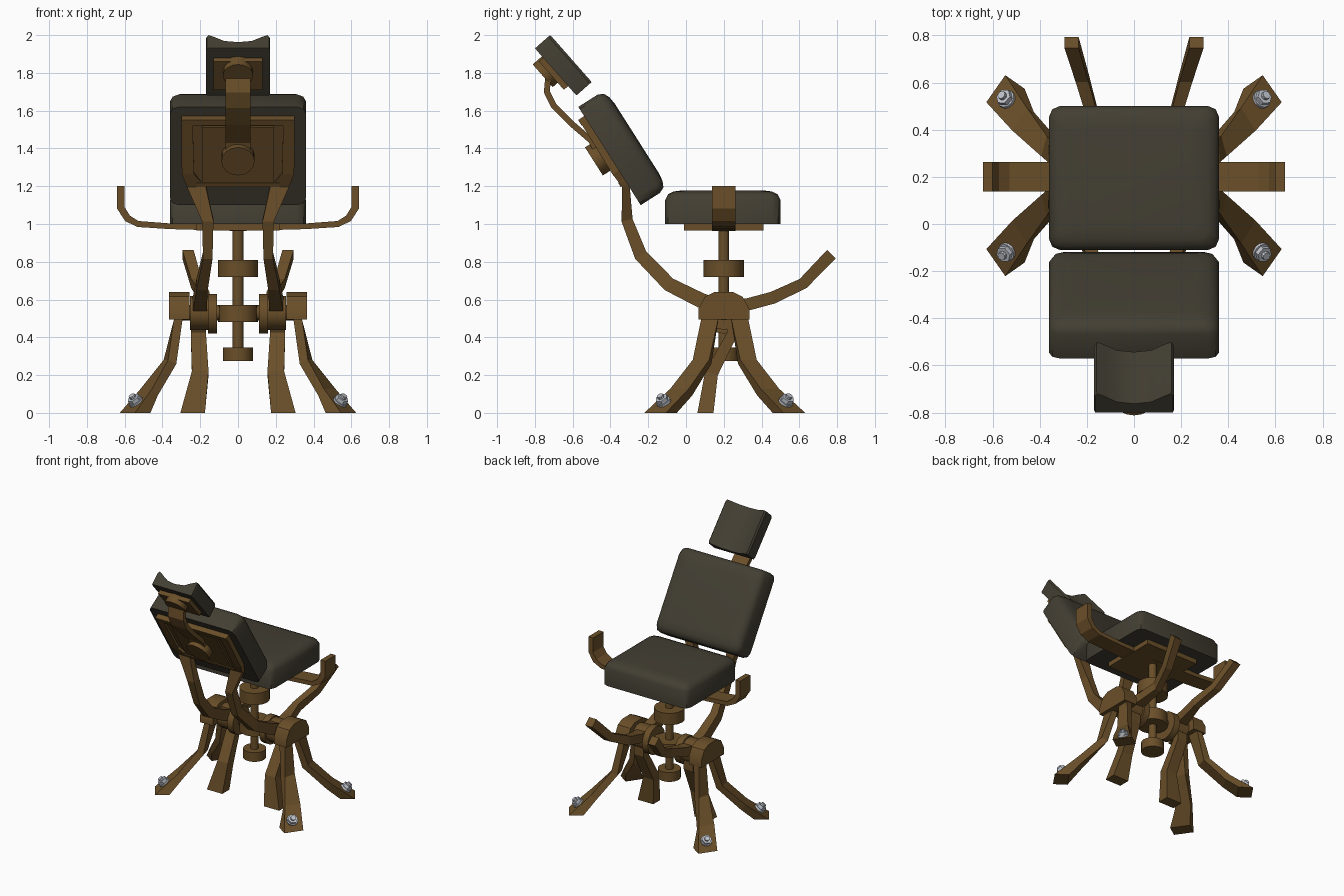
import bpy, bmesh, math
from mathutils import Vector, Matrix

if "Cube" in bpy.data.objects:
    bpy.data.objects.remove(bpy.data.objects["Cube"])

CY = 0.205  # depth of the pedestal axis


def material(name, col):
    m = bpy.data.materials.new(name)
    m.diffuse_color = (*col, 1)
    m.use_nodes = True
    m.node_tree.nodes["Principled BSDF"].inputs["Base Color"].default_value = m.diffuse_color
    return m


BRONZE = material("bronze brown", (0.145, 0.078, 0.022))
PADDING = material("dark olive padding", (0.056, 0.049, 0.033))
STEEL = material("pale steel", (0.52, 0.55, 0.60))


def finish(name, bm, mat, smooth=None, mirror=None, bevel=0):
    bmesh.ops.recalc_face_normals(bm, faces=bm.faces)
    me = bpy.data.meshes.new(name)
    bm.transform(Matrix.Translation((0, -CY, 0)))
    bm.to_mesh(me)
    bm.free()
    ob = bpy.data.objects.new(name, me)
    ob.location.y = CY
    bpy.context.collection.objects.link(ob)
    me.materials.append(mat)
    if bevel:
        b = ob.modifiers.new("bevel", 'BEVEL')
        b.width, b.segments = bevel, 2
    if mirror:
        m = ob.modifiers.new("mirror", 'MIRROR')
        m.use_axis = ('x' in mirror, 'y' in mirror, False)
        m.use_mirror_merge = False
    if smooth:
        bpy.context.view_layer.objects.active = ob
        bpy.ops.object.select_all(action='DESELECT')
        ob.select_set(True)
        bpy.ops.object.shade_smooth_by_angle(angle=math.radians(smooth))
    return ob


def loft(rings):
    bm = bmesh.new()
    vs = [[bm.verts.new(p) for p in r] for r in rings]
    n = len(rings[0])
    for a, b in zip(vs, vs[1:]):
        for i in range(n):
            bm.faces.new((a[i], a[(i + 1) % n], b[(i + 1) % n], b[i]))
    bm.faces.new(vs[0])
    bm.faces.new(vs[-1][::-1])
    return bm


def strip(name, pts, mirror=None):
    """Bent bar: points are (x, y, z, width, thickness, angle of the width axis)."""
    cs = [Vector(p[:3]) for p in pts]
    rings = []
    for i, p in enumerate(pts):
        a = math.radians(p[5])
        side = Vector((math.cos(a), math.sin(a), 0))
        tan = cs[min(i + 1, len(cs) - 1)] - cs[max(i - 1, 0)]
        if p[2] == 0:  # feet are cut level with the floor
            tan = Vector((0, 0, -1))
        t = tan.cross(side).normalized() * p[4] / 2
        w = side * p[3] / 2
        rings.append([cs[i] + w + t, cs[i] - w + t, cs[i] - w - t, cs[i] + w - t])
    return finish(name, loft(rings), BRONZE, mirror=mirror)


def cyl(name, a, b, r, mat=BRONZE, n=16, mirror=None):
    a, b = Vector(a), Vector(b)
    q = (b - a).to_track_quat('Z', 'Y')
    rings = [[c + q @ Vector((r * math.cos(2 * math.pi * i / n), r * math.sin(2 * math.pi * i / n), 0))
              for i in range(n)] for c in (a, b)]
    return finish(name, loft(rings), mat, smooth=30 if n > 8 else None, mirror=mirror)


def frame(y, z, dy, dz):
    """Tilted frame: local y runs down the pad, local z towards the sitter."""
    v = Vector((0, dy, dz)).normalized()
    n = Vector((1, 0, 0)).cross(v)
    m = Matrix((Vector((1, 0, 0)), v, n)).transposed().to_4x4()
    m.translation = (0, y, z)
    return m


def box(name, m, x0, x1, y0, y1, z0, z1, mirror=None):
    rings = [[m @ Vector((x, y, z)) for x, y in ((x0, y0), (x1, y0), (x1, y1), (x0, y1))] for z in (z0, z1)]
    return finish(name, loft(rings), BRONZE, mirror=mirror)


def cushion(name, m, hx, hy, h):
    rings = []
    for z, ins in ((0, 0), (h - .05, 0), (h - .02, .015), (h - .006, .045), (h, .09)):
        x, y, c = hx - ins, hy - ins, .045
        rings.append([m @ Vector(p + (z,)) for p in (
            (x, y - c), (x - c * .3, y - c * .3), (x - c, y), (c - x, y), (c * .3 - x, y - c * .3), (-x, y - c),
            (-x, c - y), (c * .3 - x, c * .3 - y), (c - x, -y), (x - c, -y), (x - c * .3, c * .3 - y), (x, c - y))])
    return finish(name, loft(rings), PADDING, smooth=40)


# Padding: seat, backrest and dished headrest
back = frame(-.405, 1.36, .536, -.844)
head = frame(-.69, 1.805, .66, -.75)
cushion("seat_cushion", Matrix.Translation((0, .195, 1.0)), .36, .305, .178)
cushion("backrest_cushion", back, .36, .308, .172)
prof = [(-.17, 0), (.17, 0), (.17, .095), (.16, .108), (.125, .09), (.075, .06), (0, .05),
        (-.075, .06), (-.125, .09), (-.16, .108), (-.17, .095)]
rings = [[head @ Vector((x * s, y, .05 + (z - .05) * s)) for x, z in prof]
         for y, s in ((-.166, .97), (-.15, 1), (.15, 1), (.166, .97))]
finish("headrest_cushion", loft(rings), PADDING, smooth=35)

# Brackets behind the backrest and headrest
box("backrest_plate", back, -.28, .28, -.23, .15, -.02, .01)
box("backrest_inner_plate", back, -.19, .19, -.20, .15, -.032, .01)
box("backrest_top_rail", back, -.30, .30, -.25, -.215, -.038, .01)
box("backrest_bottom_rail", back, -.22, .22, .145, .17, -.038, .01)
cyl("backrest_boss", back @ Vector((0, -.02, 0)), back @ Vector((0, -.02, -.085)), .088)
box("headrest_plate", head, -.13, .13, -.10, .10, -.03, .01)
cyl("headrest_boss", head @ Vector((0, -.03, 0)), head @ Vector((0, -.03, -.065)), .08)
strip("headrest_strap", [(0, y, z, .13, .032, 0) for y, z in (
    (-.46, 1.36), (-.50, 1.44), (-.61, 1.535), (-.70, 1.625), (-.737, 1.70), (-.73, 1.77), (-.715, 1.81))])

# Armrests and seat plate
box("seat_plate", Matrix.Identity(4), -.22, .22, -.01, .41, .965, 1.002)
strip("armrest", [(0, .2, .978, .125, .03, 90), (.36, .2, .988, .125, .03, 90), (.53, .2, 1.0, .125, .032, 90),
                  (.585, .2, 1.03, .125, .038, 90), (.62, .2, 1.085, .125, .04, 90),
                  (.62, .2, 1.2, .125, .04, 90)], 'x')

# Central screw column
for name, z0, z1, r in (("column", .30, .97, .028), ("column_collar", .72, .81, .107),
                        ("column_foot", .275, .345, .08), ("column_hub", .48, .57, .105)):
    cyl(name, (0, .2, z0), (0, .2, z1), r)

# Cross axle and hub discs
cyl("axle", (-.3, .2, .53), (.3, .2, .53), .04)
cyl("inner_hub_disc", (.11, .2, .525), (.16, .2, .525), .105, mirror='x')
cyl("arm_hub", (.16, .2, .53), (.255, .2, .53), .09, mirror='x')
dome = [(.065, .495), (.065, .55), (.10, .615), (.15, .64), (.25, .64), (.30, .615), (.335, .55), (.335, .495)]
finish("outer_hub_dome", loft([[(x, y, z) for y, z in dome] for x in (.258, .365)]), BRONZE, smooth=35, mirror='x')

# Three arms from the hub: back support, foot rest and inner leg
strip("back_arm", [(.205, .2, .55, .08, .09, 0), (.20, .08, .595, .07, .08, 0), (.19, -.09, .68, .06, .075, 0),
                   (.16, -.24, .835, .05, .07, 0), (.16, -.312, 1.02, .06, .06, 0), (.22, -.318, 1.2, .10, .04, 0),
                   (.265, -.37, 1.275, .065, .045, 0), (.27, -.54, 1.55, .06, .045, 0)], 'x')
strip("foot_rest_arm", [(.205, .2, .55, .09, .08, 0), (.19, .33, .575, .07, .065, 0), (.175, .46, .61, .05, .065, 0),
                        (.22, .62, .685, .055, .06, 0), (.265, .77, .84, .06, .065, 0)], 'x')
strip("inner_leg", [(.21, .235, .52, .08, .07, 0), (.21, .245, .42, .08, .055, 0), (.2, .135, .21, .088, .07, 0),
                    (.24, .103, 0, .13, .085, 0)], 'x')

# Four splayed outer legs with bolted feet
strip("outer_leg", [(.315, .28, .52, .09, .045, 90), (.317, .285, .49, .09, .045, 90), (.36, .325, .27, .09, .05, 105),
                    (.47, .435, .11, .115, .05, 122), (.545, .545, 0, .14, .10, 125)], 'xy')
p, n = Vector((.538, .527, .055)), Vector((.5, .42, .75)).normalized()
for name, a, b, r, seg in (("foot_washer", -.01, .012, .040, 12), ("foot_nut", .0, .034, .035, 6),
                           ("foot_stud", .0, .050, .018, 10)):
    cyl(name, p + n * a, p + n * b, r, STEEL, seg, 'xy')
